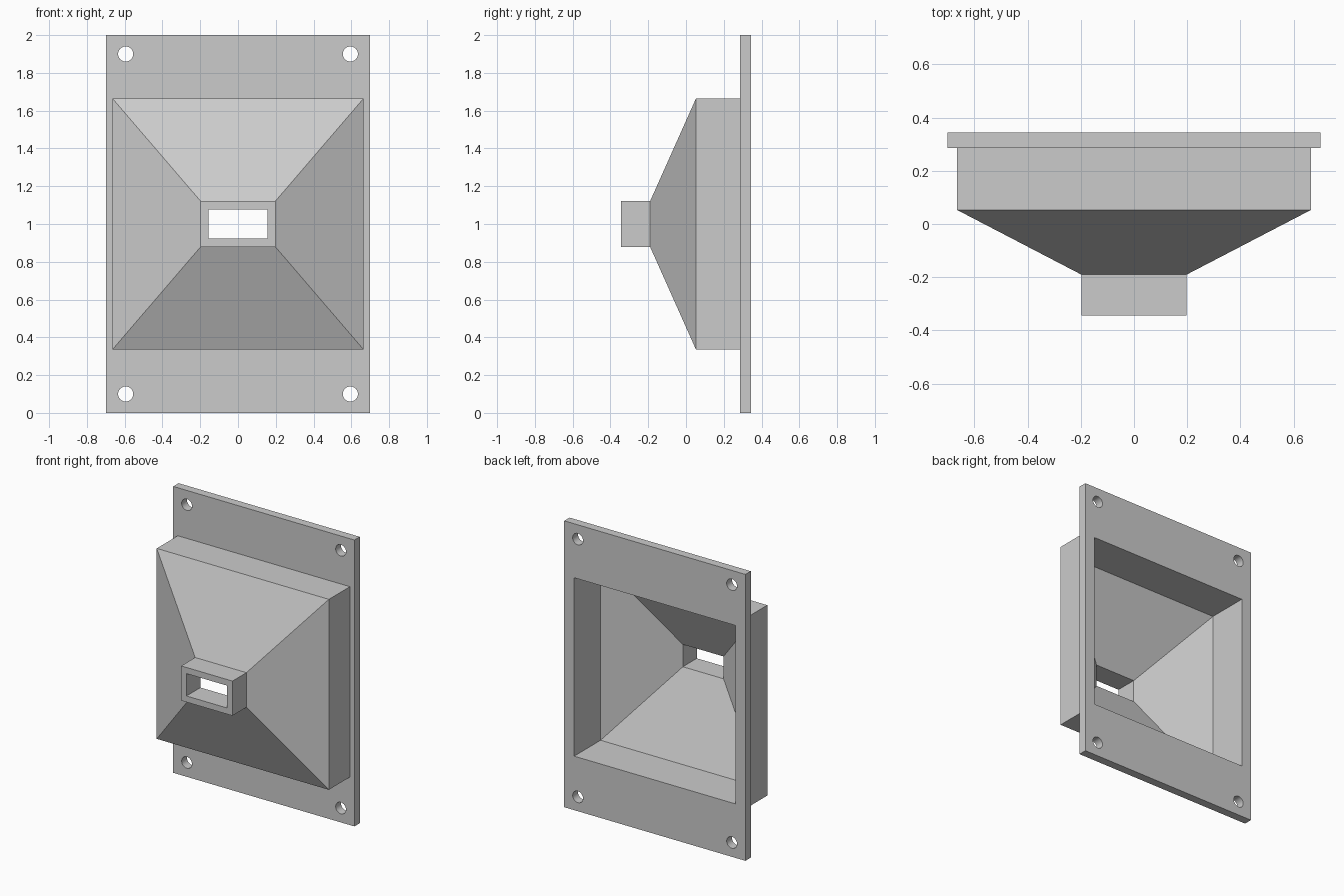
import bpy, bmesh, math

if "Cube" in bpy.data.objects:
    bpy.data.objects.remove(bpy.data.objects["Cube"])

CZ = 1.0  # height of the funnel axis

# Rectangular rings (half width, half height, y), walked round the whole wall section
RINGS = [
    (0.70, 1.00, 0.344), (0.70, 1.00, 0.285),      # mounting plate edge
    (0.665, 0.665, 0.285), (0.665, 0.665, 0.053),  # outer box
    (0.198, 0.121, -0.190), (0.198, 0.121, -0.344),  # outer taper and spout
    (0.157, 0.078, -0.344), (0.157, 0.078, -0.190),  # spout bore
    (0.623, 0.623, 0.053), (0.623, 0.623, 0.344),  # inner taper and box
]


def loft_rings(name, rings):
    bm = bmesh.new()
    loops = [[bm.verts.new((sx * w, y, CZ + sz * h))
              for sx, sz in ((-1, -1), (1, -1), (1, 1), (-1, 1))]
             for w, h, y in rings]
    for i, a in enumerate(loops):
        b = loops[(i + 1) % len(loops)]
        for k in range(4):
            n = (k + 1) % 4
            bm.faces.new((a[k], a[n], b[n], b[k]))
    bmesh.ops.recalc_face_normals(bm, faces=bm.faces)
    me = bpy.data.meshes.new(name)
    bm.to_mesh(me)
    bm.free()
    ob = bpy.data.objects.new(name, me)
    bpy.context.collection.objects.link(ob)
    return ob


funnel = loft_rings("flanged_funnel", RINGS)
bpy.context.view_layer.objects.active = funnel

# Four screw holes in the plate corners
for sx in (-1, 1):
    for sz in (-1, 1):
        bpy.ops.mesh.primitive_cylinder_add(
            vertices=32, radius=0.04, depth=0.2,
            location=(sx * 0.595, 0.315, CZ + sz * 0.9),
            rotation=(math.pi / 2, 0, 0))
        cutter = bpy.context.object
        cutter.name = "screw_hole_cutter"
        cutter.hide_render = True
        mod = funnel.modifiers.new("screw_hole", 'BOOLEAN')
        mod.operation = 'DIFFERENCE'
        mod.solver = 'EXACT'
        mod.object = cutter
        bpy.context.view_layer.objects.active = funnel
        bpy.ops.object.modifier_apply(modifier=mod.name)
        bpy.data.objects.remove(cutter)

# Smooth hole walls, keep every other edge sharp
bpy.ops.object.select_all(action='DESELECT')
funnel.select_set(True)
bpy.context.view_layer.objects.active = funnel
bpy.ops.object.shade_smooth_by_angle(angle=math.radians(20))
